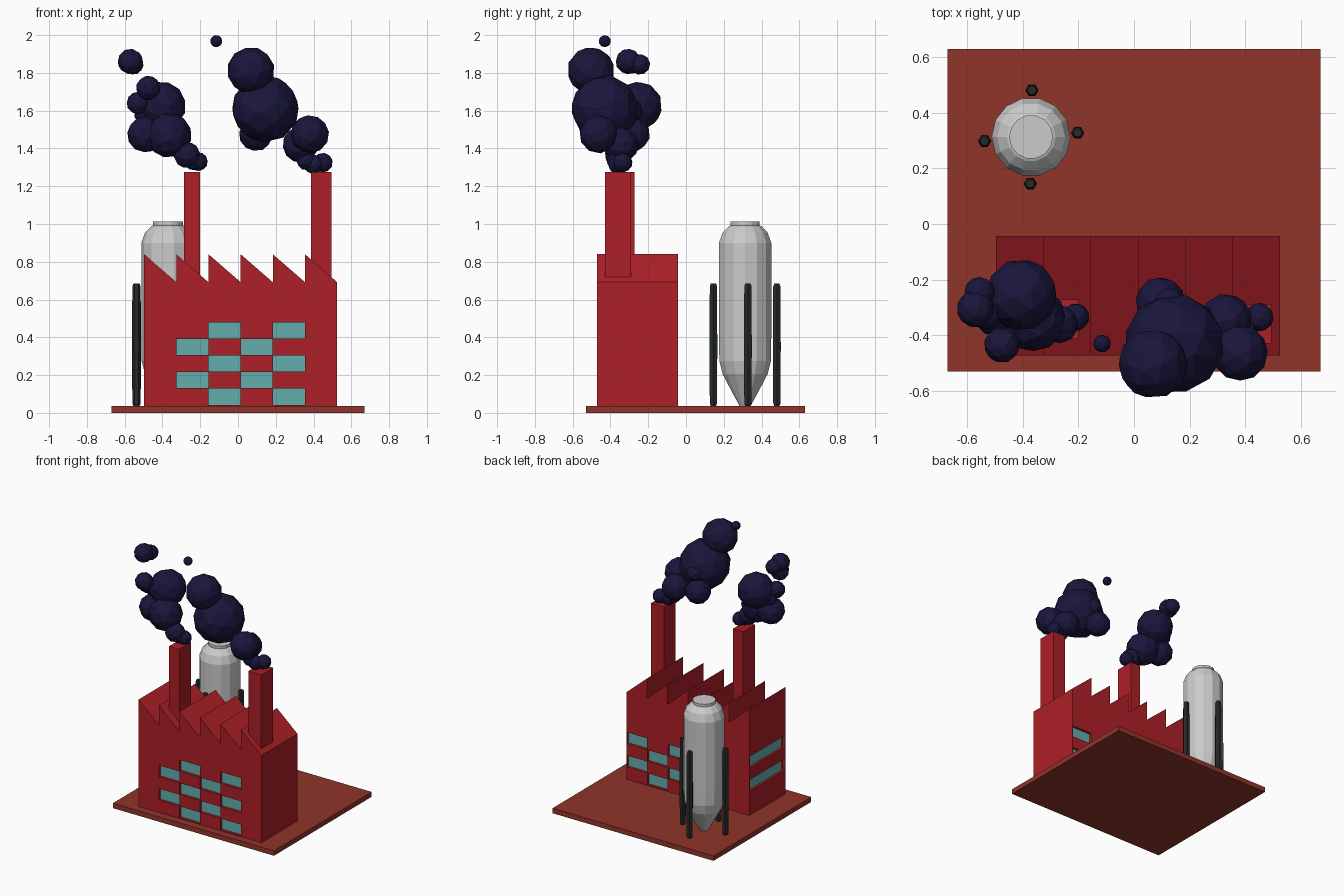
import bpy, bmesh, math, random
from mathutils import Euler, Matrix, Vector

if "Cube" in bpy.data.objects:
    bpy.data.objects.remove(bpy.data.objects["Cube"])

random.seed(4)


def material(name, rgb):
    m = bpy.data.materials.new(name)
    m.diffuse_color = (*rgb, 1)
    m.use_nodes = True
    m.node_tree.nodes["Principled BSDF"].inputs["Base Color"].default_value = m.diffuse_color
    return m


RED = material("brick_red", (0.42, 0.014, 0.02))
EARTH = material("red_earth", (0.28, 0.035, 0.023))
GLASS = material("teal_glass", (0.13, 0.42, 0.42))
SOOT = material("dark_smoke", (0.010, 0.008, 0.045))
BLACK = material("black_metal", (0.018, 0.024, 0.021))


def finish(name, bm, mat=None):
    bmesh.ops.recalc_face_normals(bm, faces=bm.faces)
    mesh = bpy.data.meshes.new(name)
    bm.to_mesh(mesh)
    bm.free()
    if mat:
        mesh.materials.append(mat)
    ob = bpy.data.objects.new(name, mesh)
    bpy.context.collection.objects.link(ob)
    return ob


def add_box(bm, lo, hi):
    lo, hi = Vector(lo), Vector(hi)
    bmesh.ops.create_cube(bm, size=1, matrix=Matrix.Translation((lo + hi) / 2)
                          @ Matrix.Diagonal((*(hi - lo), 1)))


def box(name, lo, hi, mat):
    bm = bmesh.new()
    add_box(bm, lo, hi)
    return finish(name, bm, mat)


def lathe(name, profile, sides, centre, mat=None):
    # closed solid from (radius, z) rings
    bm = bmesh.new()
    rings = [[bm.verts.new((centre[0] + r * math.cos(2 * math.pi * i / sides),
                            centre[1] + r * math.sin(2 * math.pi * i / sides), z))
              for i in range(sides)] for r, z in profile]
    for a, b in zip(rings, rings[1:]):
        for i in range(sides):
            j = (i + 1) % sides
            bm.faces.new((a[i], a[j], b[j], b[i]))
    bm.faces.new(rings[0][::-1])
    bm.faces.new(rings[-1])
    return finish(name, bm, mat)


# ground slab
box("base_slab", (-0.67, -0.53, 0), (0.67, 0.63, 0.037), EARTH)

# factory hall with sawtooth roof
X0, STEP, TEETH, Y0, Y1 = -0.497, 0.1703, 6, -0.472, -0.043
outline = [(X0 + STEP * TEETH, 0.03), (X0, 0.03)]
for i in range(TEETH):
    outline += [(X0 + STEP * i, 0.84), (X0 + STEP * (i + 1), 0.692)]
bm = bmesh.new()
front = bm.faces.new([bm.verts.new((x, Y0, z)) for x, z in outline])
ext = bmesh.ops.extrude_face_region(bm, geom=[front])
bmesh.ops.translate(bm, vec=(0, Y1 - Y0, 0),
                    verts=[v for v in ext["geom"] if isinstance(v, bmesh.types.BMVert)])
hall = finish("factory_hall", bm, RED)

# recessed windows: checkerboard on front and back, two strips on the left wall
DEPTH, GAP = 0.022, 0.001
cut, panes = bmesh.new(), bmesh.new()


def row(r):
    z = 0.042 + 0.0875 * r
    return z + GAP, z + 0.0875 - GAP


for c in range(1, 5):
    for r in range(5):
        z0, z1 = row(r)
        if (c + r) % 2 == 0:      # front wall
            xa, xb = X0 + STEP * c + GAP, X0 + STEP * (c + 1) - GAP
            add_box(cut, (xa, Y0 - 0.05, z0), (xb, Y0 + DEPTH, z1))
            add_box(panes, (xa, Y0 + DEPTH - 0.004, z0), (xb, Y0 + DEPTH + 0.004, z1))
        if (c + r) % 2 == 1 and r < 4 or (c % 2 and r == 0):   # back wall
            xa, xb = X0 + STEP * (c + 1) + GAP, X0 + STEP * (c + 2) - 4 * GAP
            add_box(cut, (xa, Y1 - DEPTH, z0), (xb, Y1 + 0.05, z1))
            add_box(panes, (xa, Y1 - DEPTH - 0.004, z0), (xb, Y1 - DEPTH + 0.004, z1))
for r in (2, 4):
    z0, z1 = row(r)
    add_box(cut, (X0 - 0.05, Y0 + 0.006, z0), (X0 + DEPTH, Y1 - 0.006, z1))
    add_box(panes, (X0 + DEPTH - 0.004, Y0 + 0.03, z0), (X0 + DEPTH + 0.004, Y1 - 0.03, z1))
cutter = finish("window_cutter", cut)
cutter.hide_render = True
cutter.hide_set(True)
finish("window_panes", panes, GLASS)
mod = hall.modifiers.new("window_recesses", "BOOLEAN")
mod.operation, mod.solver, mod.object = "DIFFERENCE", "EXACT", cutter

# chimneys
box("left_chimney", (-0.285, -0.412, 0.62), (-0.2, -0.272, 1.275), RED)
box("right_chimney", (0.387, -0.43, 0.62), (0.494, -0.29, 1.275), RED)

# rocket body
CX, CY = -0.37, 0.313
lathe("rocket_body", [(0.03, 0.037), (0.06, 0.09), (0.122, 0.205), (0.14, 0.275), (0.142, 0.4),
                      (0.142, 0.9), (0.122, 0.955), (0.088, 0.988), (0.079, 0.992),
                      (0.079, 1.012)], 14, (CX, CY))

# four landing legs around the rocket
for i in range(4):
    a = math.radians(-3 + 90 * i + (8 if i % 2 == 0 else 2))
    lathe(f"rocket_leg_{i + 1}", [(0.016, 0.037), (0.022, 0.05), (0.024, 0.35), (0.022, 0.67),
                                  (0.016, 0.685)], 6,
          (CX + 0.168 * math.cos(a), CY + 0.168 * math.sin(a)), BLACK)


# smoke puffs: x, y, z, radius
def plume(name, puffs):
    bm = bmesh.new()
    for x, y, z, r in puffs:
        turn = Euler([random.uniform(0, 6) for _ in range(3)]).to_matrix().to_4x4()
        bmesh.ops.create_icosphere(bm, subdivisions=2, radius=r,
                                   matrix=Matrix.Translation((x, y, z)) @ turn)
    finish(name, bm, SOOT)


plume("left_smoke", [
    (-0.21, -0.335, 1.33, 0.05), (-0.24, -0.35, 1.33, 0.045), (-0.27, -0.36, 1.365, 0.07),
    (-0.365, -0.34, 1.47, 0.12), (-0.49, -0.31, 1.475, 0.097), (-0.405, -0.255, 1.625, 0.13),
    (-0.53, -0.32, 1.64, 0.06), (-0.5, -0.28, 1.58, 0.05), (-0.475, -0.435, 1.72, 0.065),
    (-0.57, -0.305, 1.86, 0.068), (-0.555, -0.245, 1.845, 0.055)])
plume("right_smoke", [
    (0.45, -0.335, 1.325, 0.052), (0.4, -0.36, 1.315, 0.052), (0.36, -0.37, 1.335, 0.05),
    (0.33, -0.345, 1.42, 0.095), (0.38, -0.463, 1.475, 0.102), (0.145, -0.43, 1.61, 0.18),
    (0.095, -0.28, 1.475, 0.09), (0.13, -0.29, 1.6, 0.06), (0.068, -0.503, 1.812, 0.126),
    (-0.115, -0.43, 1.968, 0.032)])
